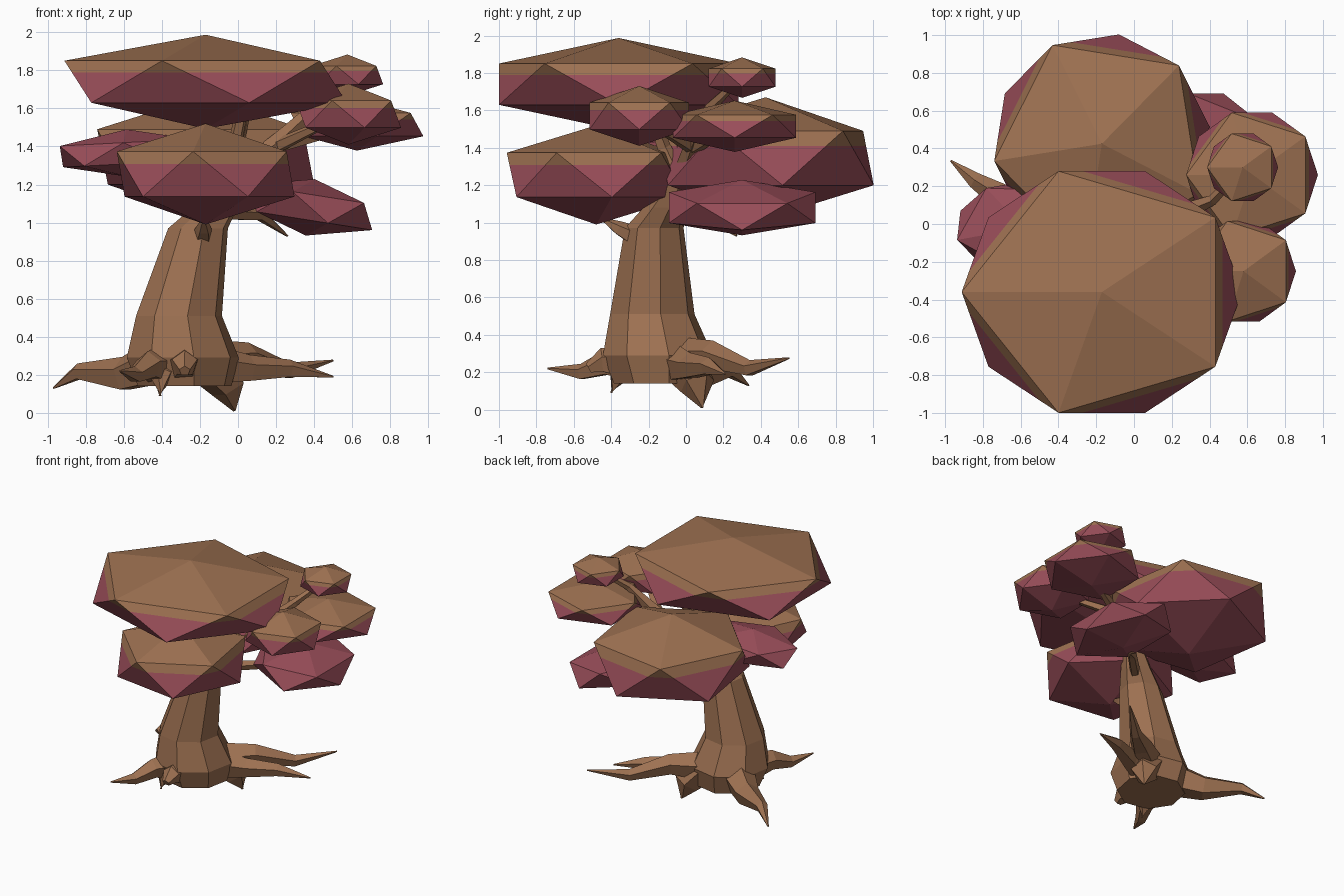
import bpy, bmesh, math
from mathutils import Vector, Matrix

if "Cube" in bpy.data.objects:
    bpy.data.objects.remove(bpy.data.objects["Cube"])


def material(name, rgb):
    m = bpy.data.materials.new(name)
    m.diffuse_color = (*rgb, 1)
    m.use_nodes = True
    m.node_tree.nodes["Principled BSDF"].inputs["Base Color"].default_value = m.diffuse_color
    return m


BROWN = material("bark_brown", (0.34, 0.165, 0.083))
PINK = material("leaf_pink", (0.32, 0.075, 0.10))


def finish(name, bm, mats):
    bmesh.ops.recalc_face_normals(bm, faces=bm.faces)
    me = bpy.data.meshes.new(name)
    bm.to_mesh(me)
    bm.free()
    for m in mats:
        me.materials.append(m)
    ob = bpy.data.objects.new(name, me)
    bpy.context.collection.objects.link(ob)


def canopy(name, centre, size, turn, capped=True, tilt=0):
    """Squashed icosahedron, pink below and brown above a cut line."""
    bm = bmesh.new()
    bmesh.ops.create_icosphere(bm, subdivisions=1, radius=1)
    bmesh.ops.rotate(bm, verts=bm.verts, matrix=Matrix.Rotation(math.radians(turn), 3, 'Z'))
    if capped:
        bmesh.ops.bisect_plane(bm, geom=bm.verts[:] + bm.edges[:] + bm.faces[:],
                               plane_co=(0, 0, 0.2), plane_no=(0, 0, 1))
        for f in bm.faces:
            f.material_index = int(f.calc_center_median().z > 0.2)
    bmesh.ops.scale(bm, verts=bm.verts, vec=size)
    bmesh.ops.rotate(bm, verts=bm.verts, matrix=Matrix.Rotation(math.radians(tilt), 3, 'Y'))
    bmesh.ops.translate(bm, verts=bm.verts, vec=centre)
    finish(name, bm, [PINK, BROWN])


def limb(name, points, sides=5, flat=False):
    """Tapered faceted tube through (x, y, z, radius) points."""
    bm = bmesh.new()
    pos = [Vector(p[:3]) for p in points]
    rings = []
    for i, p in enumerate(pos):
        d = (pos[min(i + 1, len(pos) - 1)] - pos[max(i - 1, 0)]).normalized()
        if flat:
            u, v = Vector((1, 0, 0)), Vector((0, 1, 0))
        else:
            ref = Vector((0, 0, 1)) if abs(d.z) < 0.9 else Vector((0, 1, 0))
            u = d.cross(ref).normalized()
            v = u.cross(d)
        ring = []
        for k in range(sides):
            a = 2 * math.pi * (k + 0.25) / sides
            ring.append(bm.verts.new(p + points[i][3] * (u * math.cos(a) + v * math.sin(a))))
        rings.append(ring)
    for a, b in zip(rings, rings[1:]):
        for k in range(sides):
            j = (k + 1) % sides
            bm.faces.new((a[k], a[j], b[j], b[k]))
    bm.faces.new(rings[0])
    bm.faces.new(rings[-1])
    finish(name, bm, [BROWN])


# leaf clumps
canopy("canopy_top", (-0.17, -0.36, 1.74), (0.83, 0.752, 0.247), 180)
canopy("canopy_front", (-0.17, -0.48, 1.255), (0.53, 0.54, 0.265), -98)
canopy("canopy_back", (-0.17, 0.425, 1.345), (0.645, 0.655, 0.325), 45)
canopy("canopy_right_back", (0.625, 0.26, 1.515), (0.39, 0.387, 0.137), 180)
canopy("canopy_right_front", (0.58, -0.25, 1.57), (0.31, 0.312, 0.16), 180)
canopy("canopy_small_high", (0.575, 0.30, 1.775), (0.21, 0.21, 0.108), 180)
canopy("canopy_left_low", (-0.58, -0.02, 1.365), (0.41, 0.28, 0.125), 195, False, -3)
canopy("canopy_right_low", (0.38, 0.30, 1.08), (0.38, 0.46, 0.15), 180, False, 9)

# trunk, bending right and back as it rises
limb("trunk", [(-0.28, -0.14, 0.14, 0.25), (-0.29, -0.15, 0.29, 0.3),
               (-0.31, -0.18, 0.51, 0.23), (-0.21, -0.17, 0.97, 0.16),
               (-0.12, -0.11, 1.08, 0.12), (-0.01, -0.03, 1.24, 0.07)], 8, True)

# branches
limb("branch_top", [(0.0, -0.02, 1.2, 0.055), (-0.02, -0.12, 1.4, 0.04), (0.03, -0.2, 1.62, 0.03)])
limb("branch_centre", [(0.0, 0.0, 1.2, 0.055), (0.0, -0.02, 1.42, 0.035), (0.06, -0.05, 1.66, 0.025)])
limb("branch_high", [(-0.02, -0.02, 1.22, 0.065), (0.26, 0.06, 1.46, 0.05),
                     (0.42, 0.13, 1.62, 0.03), (0.56, 0.28, 1.76, 0.02)])
limb("branch_right_back", [(0.2, 0.04, 1.4, 0.04), (0.6, 0.22, 1.5, 0.02)])
limb("branch_right_front", [(0.2, 0.04, 1.4, 0.04), (0.5, -0.2, 1.54, 0.02)])
limb("twig_right", [(-0.1, -0.1, 1.05, 0.04), (0.12, 0.12, 1.04, 0.035), (0.26, 0.27, 0.93, 0.006)])
limb("twig_front", [(-0.19, -0.26, 0.92, 0.06), (-0.18, -0.36, 0.97, 0.04), (-0.18, -0.45, 1.02, 0.008)])

# roots
limb("root_left", [(-0.38, -0.08, 0.28, 0.14), (-0.6, 0.08, 0.2, 0.095),
                   (-0.84, 0.23, 0.215, 0.045), (-0.97, 0.335, 0.13, 0.005)])
limb("root_right_back", [(-0.2, -0.05, 0.27, 0.12), (0.05, 0.14, 0.29, 0.08),
                         (0.27, 0.34, 0.22, 0.045), (0.5, 0.55, 0.275, 0.005)])
limb("root_right", [(-0.18, -0.08, 0.25, 0.12), (0.06, 0.02, 0.23, 0.075),
                    (0.27, 0.12, 0.23, 0.05), (0.5, 0.21, 0.19, 0.005)])
limb("root_front_left", [(-0.38, -0.24, 0.24, 0.12), (-0.47, -0.42, 0.25, 0.075),
                         (-0.54, -0.56, 0.2, 0.045), (-0.62, -0.74, 0.22, 0.005)])
limb("root_front", [(-0.36, -0.26, 0.25, 0.1), (-0.41, -0.36, 0.2, 0.07), (-0.41, -0.4, 0.09, 0.008)])
limb("root_front_stub", [(-0.29, -0.28, 0.24, 0.1), (-0.28, -0.45, 0.26, 0.07), (-0.28, -0.52, 0.22, 0.03)])
limb("root_down", [(-0.15, -0.02, 0.26, 0.13), (-0.05, 0.06, 0.14, 0.1), (-0.02, 0.085, 0.01, 0.008)])
